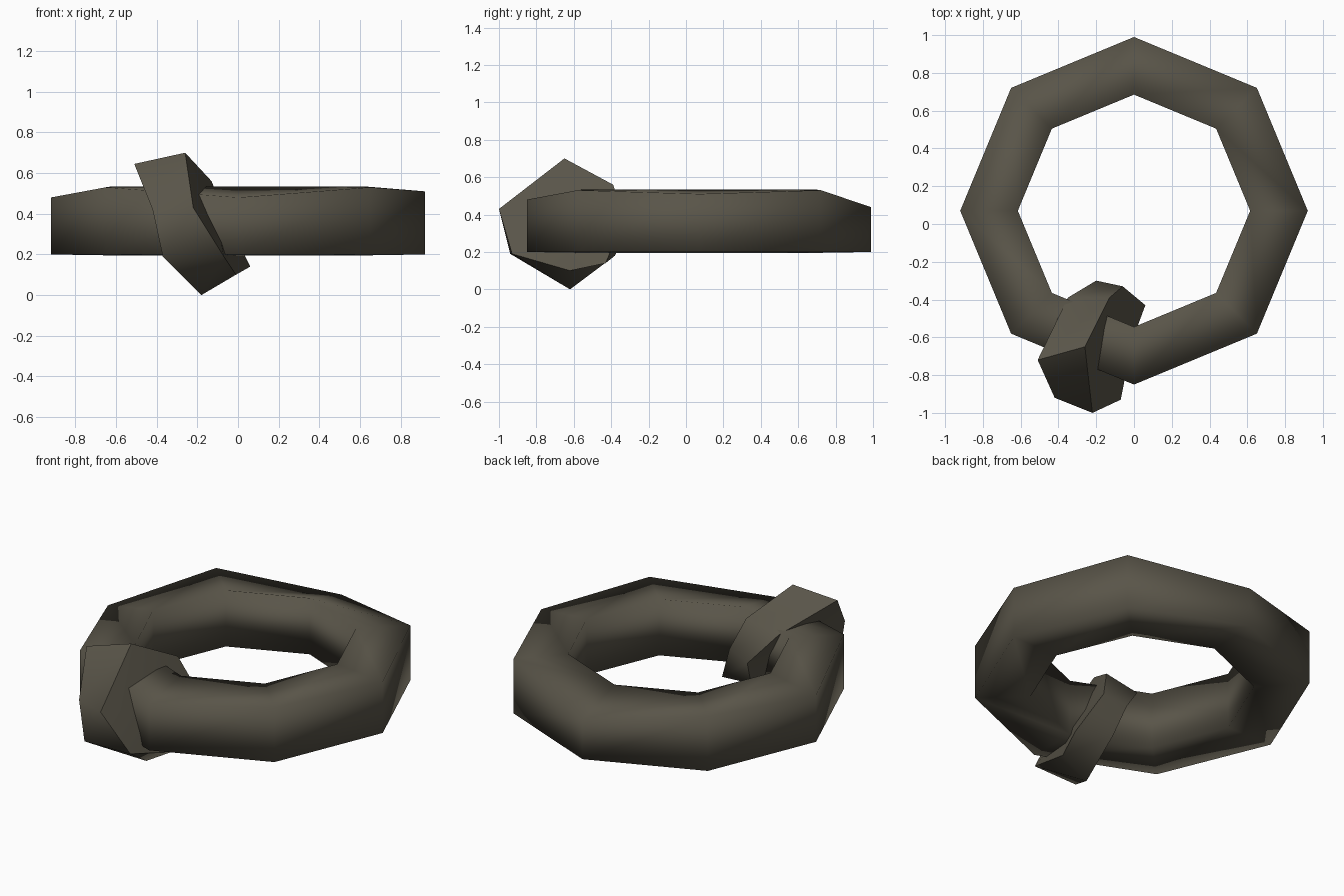
import bpy, bmesh, math
from mathutils import Vector

if "Cube" in bpy.data.objects:
    bpy.data.objects.remove(bpy.data.objects["Cube"])

mat = bpy.data.materials.new("dark olive brown")
mat.diffuse_color = (0.10, 0.09, 0.066, 1)
mat.use_nodes = True
mat.node_tree.nodes["Principled BSDF"].inputs["Base Color"].default_value = mat.diffuse_color


def finish(name, bm, angle):
    bmesh.ops.recalc_face_normals(bm, faces=bm.faces[:])
    me = bpy.data.meshes.new(name)
    bm.to_mesh(me)
    bm.free()
    me.materials.append(mat)
    ob = bpy.data.objects.new(name, me)
    bpy.context.collection.objects.link(ob)
    bpy.ops.object.select_all(action='DESELECT')
    ob.select_set(True)
    bpy.context.view_layer.objects.active = ob
    bpy.ops.object.shade_smooth_by_angle(angle=math.radians(angle))


def bridge(bm, a, b):
    n = len(a)
    for i in range(n):
        j = (i + 1) % n
        bm.faces.new((a[i], a[j], b[j], b[i]))


# eight-sided ring with a square tube; outer top edge dips at the axis corners
bm = bmesh.new()
outer_top = [0.51, 0.53, 0.44, 0.53, 0.48, 0.53, 0.48, 0.53]
loops = []
for i, top in enumerate(outer_top):
    a = i * math.pi / 4
    section = [(0.615, 0.195), (0.92, 0.20), (0.92, top), (0.615, 0.535)]
    loops.append([bm.verts.new((r * math.cos(a), 0.07 + r * math.sin(a), z))
                  for r, z in section])
for i in range(8):
    bridge(bm, loops[i], loops[(i + 1) % 8])
finish("ring", bm, 180)

# tilted knot band wrapped round the ring: left rim and right rim
left = [(-.51, -.72, .645), (-.35, -.39, .52), (-.20, -.30, .34),
        (-.17, -.38, .18), (-.18, -.62, .0), (-.37, -.94, .19), (-.42, -.92, .42)]
right = [(-.26, -.65, .70), (-.13, -.39, .56), (-.06, -.33, .38),
         (.06, -.43, .14), (-.01, -.62, .10), (-.07, -.93, .19), (-.22, -1.0, .43)]
bm = bmesh.new()
lv = [bm.verts.new(p) for p in left]
rv = [bm.verts.new(p) for p in right]
bridge(bm, lv, rv)
for rim, centre in ((lv, (-.31, -.60, .36)), (rv, (-.10, -.66, .36))):
    c = bm.verts.new(Vector(centre))
    for i in range(len(rim)):
        bm.faces.new((rim[i], rim[(i + 1) % len(rim)], c))
finish("knot_band", bm, 65)
